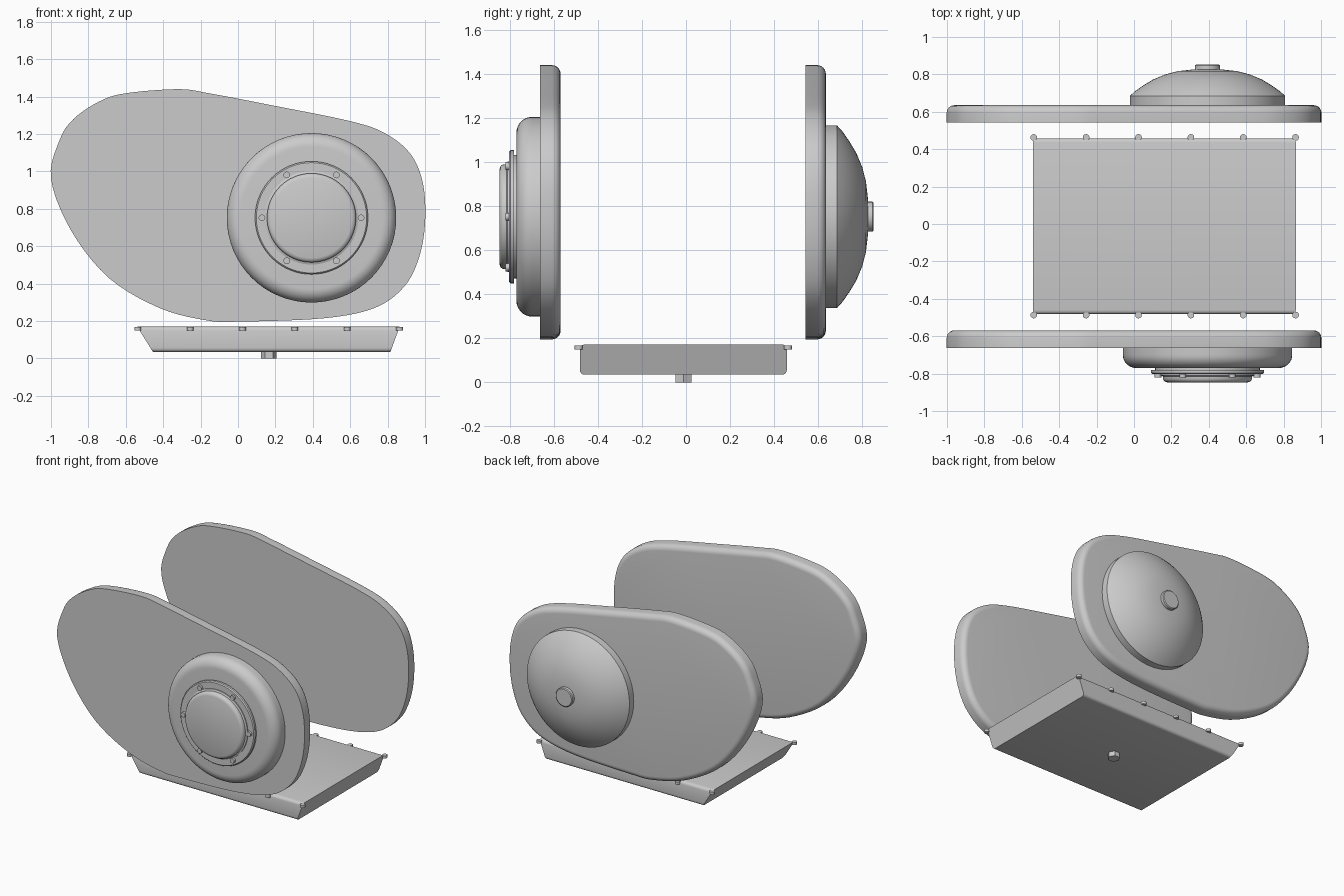
import bpy, bmesh, math
from mathutils import Vector, Matrix

cube = bpy.data.objects.get("Cube")
if cube:
    bpy.data.objects.remove(cube)

grey = bpy.data.materials.new("cast_grey")
grey.use_nodes = True
grey.diffuse_color = (0.6, 0.6, 0.6, 1)
grey.node_tree.nodes["Principled BSDF"].inputs["Base Color"].default_value = (0.6, 0.6, 0.6, 1)


def finish(name, bm, angle=35):
    bmesh.ops.recalc_face_normals(bm, faces=bm.faces)
    me = bpy.data.meshes.new(name)
    bm.to_mesh(me)
    bm.free()
    me.materials.append(grey)
    me.shade_smooth()
    me.set_sharp_from_angle(angle=math.radians(angle))
    ob = bpy.data.objects.new(name, me)
    bpy.context.collection.objects.link(ob)
    return ob


def loft(name, rings, angle=35):
    """Skin closed rings of points and cap both ends."""
    bm = bmesh.new()
    loops = [[bm.verts.new(p) for p in ring] for ring in rings]
    n = len(loops[0])
    for a, b in zip(loops, loops[1:]):
        for i in range(n):
            j = (i + 1) % n
            bm.faces.new((a[i], a[j], b[j], b[i]))
    bm.faces.new(loops[0])
    bm.faces.new(loops[-1])
    return finish(name, bm, angle)


def lathe(name, x, z, profile, sides=64, angle=35):
    """Turn a (radius, y) profile around a y-axis through (x, z)."""
    rings = []
    for r, y in profile:
        turns = [2 * math.pi * i / sides for i in range(sides)]
        rings.append([(x + r * math.cos(t), y, z + r * math.sin(t)) for t in turns])
    return loft(name, rings, angle)


def post(name, x, y, z0, z1, r, sides):
    """Upright bolt."""
    turns = [2 * math.pi * i / sides for i in range(sides)]
    return loft(name, [[(x + r * math.cos(t), y + r * math.sin(t), z) for t in turns]
                       for z in (z0, z1)])


# Side cover outline in x, z
OUTLINE = [Vector(p) for p in (
    (-1, .96), (-.955, 1.165), (-.88, 1.28), (-.74, 1.375), (-.6, 1.418), (-.32, 1.44),
    (-.15, 1.417), (.2, 1.35), (.595, 1.27), (.785, 1.205), (.925, 1.09), (.99, .93),
    (1, .72), (.965, .53), (.885, .38), (.73, .27), (.46, .215), (.01, .197),
    (-.17, .204), (-.42, .27), (-.69, .43), (-.89, .68))]


def smooth_outline(pts, steps=5):
    out, n = [], len(pts)
    for i in range(n):
        a, b, c, d = (pts[(i + k) % n] for k in (-1, 0, 1, 2))
        for s in range(steps):
            t = s / steps
            out.append(0.5 * (2 * b + (c - a) * t + (2 * a - 5 * b + 4 * c - d) * t * t
                              + (3 * b - a - 3 * c + d) * t ** 3))
    return out


curve = smooth_outline(OUTLINE)
count = len(curve)
normals = []
for i in range(count):
    t = (curve[(i + 1) % count] - curve[i - 1]).normalized()
    normals.append(Vector((t.y, -t.x)))


def cover(name, y0, depth=.093, r=.04):
    rings = [(0, y0)]
    for k in range(7):
        a = k * math.pi / 12
        rings.append((r * (1 - math.cos(a)), y0 + depth - r + r * math.sin(a)))
    return loft(name, [[(p.x + n.x * inset, y, p.y + n.y * inset)
                        for p, n in zip(curve, normals)] for inset, y in rings])


# Two matching covers, both rounded toward the back
cover("front_cover", -.662)
cover("rear_cover", .542)

# Front housing, bolted ring and round cap
CX, CZ = .393, .752
shoulder = [(.38 + .073 * math.cos(a), -.70 - .07 * math.sin(a))
            for a in (k * math.pi / 16 for k in range(9))]
lathe("front_housing", CX, CZ, [(.453, -.65)] + shoulder)
lathe("front_ring", CX, CZ, [(.28, -.76), (.28, -.78), (.302, -.78), (.302, -.796), (.295, -.803)])
lathe("front_cap", CX, CZ, [(.25, -.80), (.25, -.81), (.238, -.815), (.238, -.83),
                            (.23, -.842), (.215, -.847)], angle=50)
for i in range(6):
    a = i * math.pi / 3
    lathe("ring_bolt", CX + .265 * math.cos(a), CZ + .265 * math.sin(a),
          [(.018, -.80), (.018, -.82)], sides=12)

# Rear dome with centre knob
lathe("rear_dome", CX, CZ, [(.415, .62), (.415, .685), (.385, .712), (.34, .743), (.29, .773),
                            (.225, .80), (.16, .817), (.08, .826)])
lathe("rear_knob", CX, CZ, [(.068, .81), (.068, .847), (.062, .852)], sides=32)

# Sump pan: tapered ends, rounded long edges
PY = -.012
bm = bmesh.new()
bmesh.ops.create_cube(bm, size=1)
for v in bm.verts:
    top = v.co.z > 0
    if v.co.x < 0:
        v.co.x = -.54 if top else -.455
    else:
        v.co.x = .865 if top else .815
    v.co.y = PY + v.co.y * .94
    v.co.z = .172 if top else .035
long_edges = [e for e in bm.edges if abs(e.verts[0].co.x - e.verts[1].co.x) > 1]
bmesh.ops.bevel(bm, geom=long_edges, offset=.022, segments=4, profile=.5, affect='EDGES')
finish("sump_pan", bm)

# Pan bolts along both long sides, and the drain plug
for side in (-1, 1):
    for i in range(6):
        post("pan_bolt", -.536 + .28 * i, PY + side * .475, .149, .168, .018, 12)
post("drain_plug", .165, PY, 0, .045, .042, 6)
